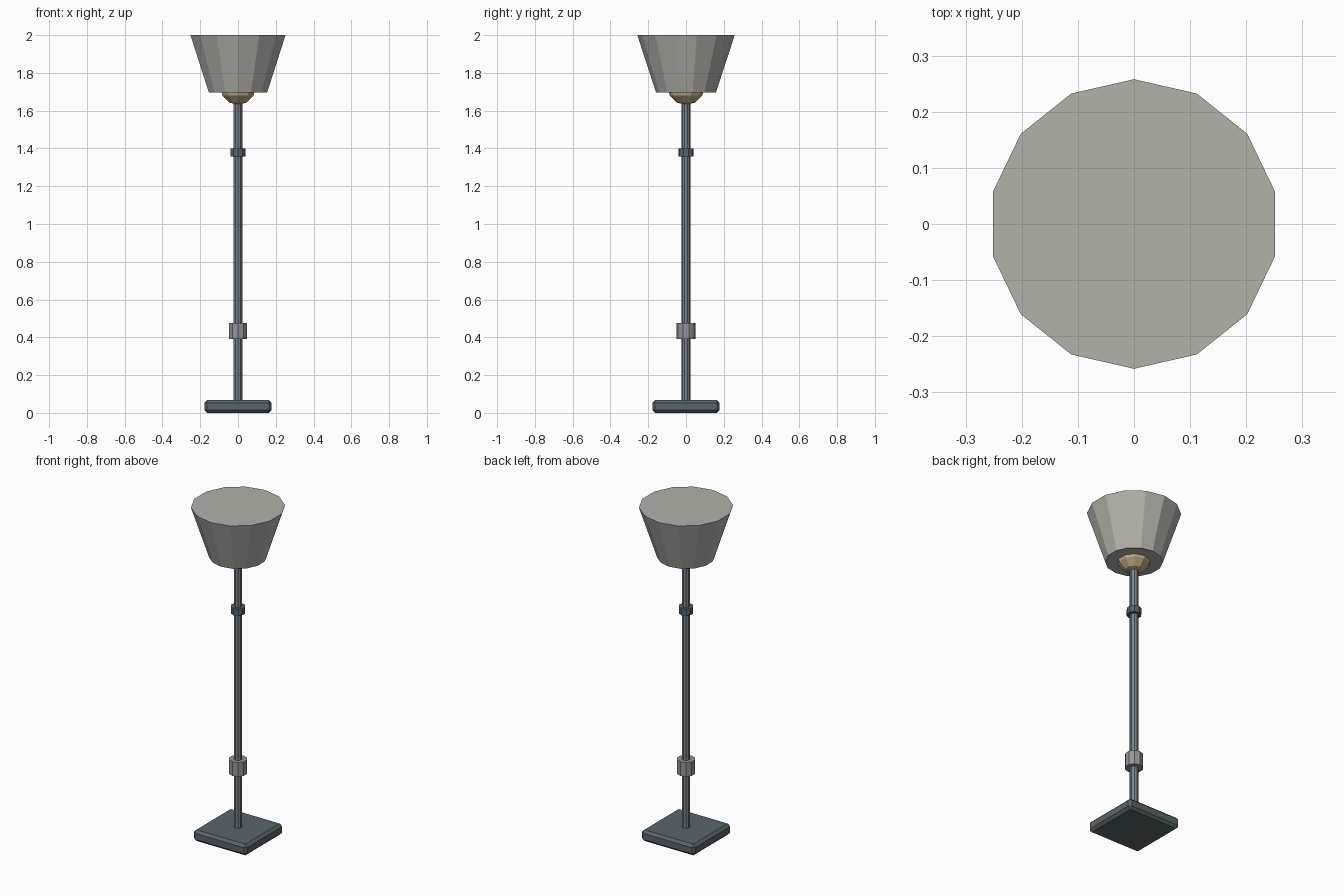
import bpy

if "Cube" in bpy.data.objects:
    bpy.data.objects.remove(bpy.data.objects["Cube"])


def material(name, rgb):
    m = bpy.data.materials.new(name)
    m.diffuse_color = (*rgb, 1)
    m.use_nodes = True
    m.node_tree.nodes["Principled BSDF"].inputs["Base Color"].default_value = m.diffuse_color
    return m


dark = material("dark_metal", (0.10, 0.13, 0.15))
steel = material("steel", (0.20, 0.23, 0.25))
light_steel = material("light_steel", (0.29, 0.31, 0.33))
fabric = material("fabric", (0.46, 0.44, 0.40))
warm = material("warm_glass", (0.52, 0.40, 0.24))


def finish(name, mat):
    o = bpy.context.object
    o.name = name
    o.data.materials.append(mat)
    return o


def column(name, sides, r1, r2, z0, z1, mat):
    bpy.ops.mesh.primitive_cone_add(vertices=sides, radius1=r1, radius2=r2,
                                    depth=z1 - z0, location=(0, 0, (z0 + z1) / 2))
    return finish(name, mat)


# square foot with chamfered edges
bpy.ops.mesh.primitive_cube_add(size=1, location=(0, 0, 0.0335))
bpy.context.object.scale = (0.357, 0.357, 0.067)
bpy.ops.object.transform_apply(location=False, rotation=False, scale=True)
base = finish("base", dark)
bevel = base.modifiers.new("chamfer", 'BEVEL')
bevel.width = 0.015
bevel.segments = 1

# pole and its two collars
column("pole", 10, 0.024, 0.024, 0.05, 1.66, steel)
column("lower_collar", 10, 0.051, 0.051, 0.392, 0.477, light_steel)
column("upper_collar", 10, 0.041, 0.041, 1.358, 1.399, dark)

# bulb set into the underside of the shade
bpy.ops.mesh.primitive_uv_sphere_add(segments=10, ring_count=6, radius=0.1,
                                     location=(0, 0, 1.73))
finish("bulb", warm)

# closed flared shade
column("shade", 14, 0.158, 0.258, 1.695, 2.0, fabric)
